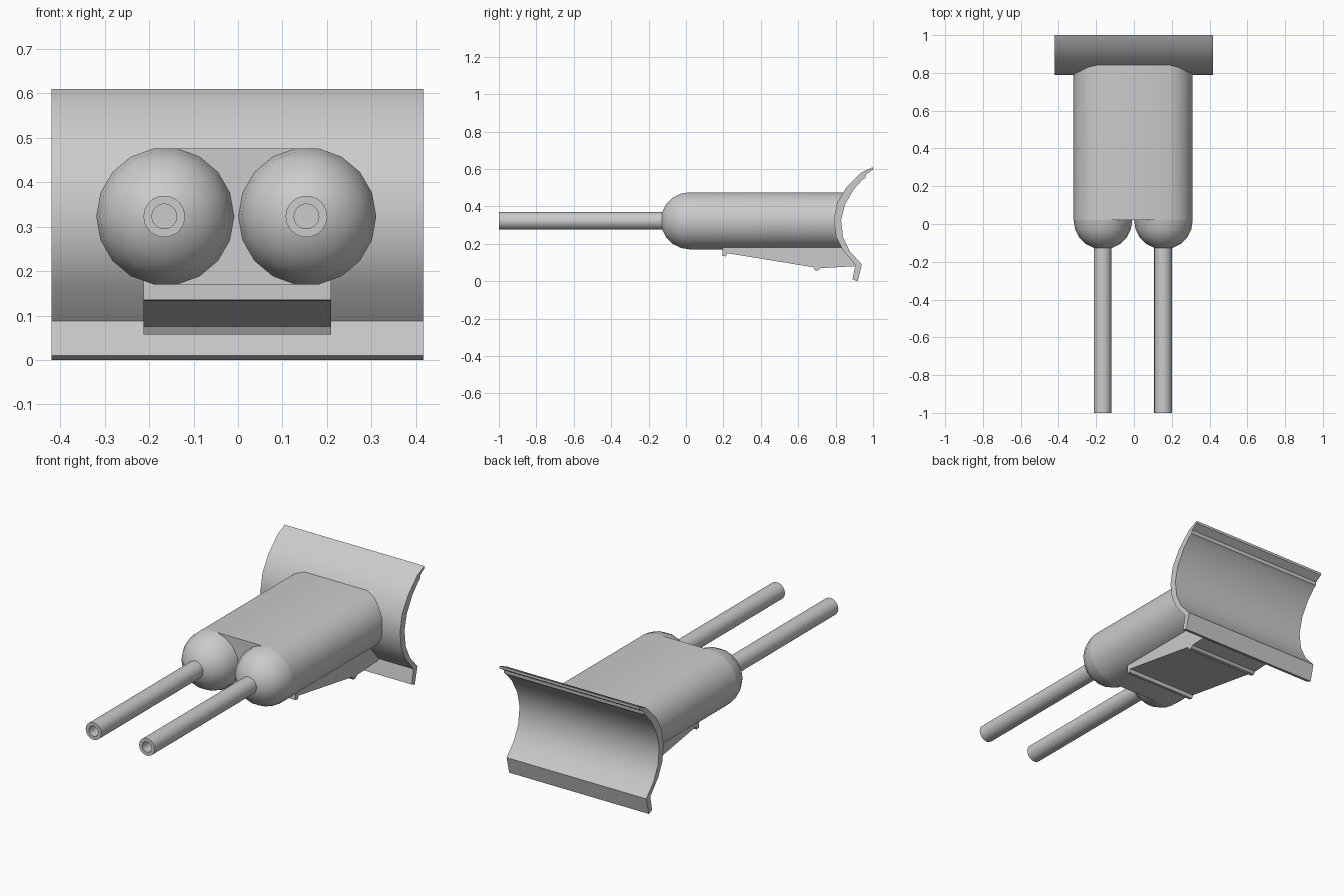
import bpy, bmesh, math

if "Cube" in bpy.data.objects:
    bpy.data.objects.remove(bpy.data.objects["Cube"])

grey = bpy.data.materials.new("plain_grey")
grey.diffuse_color = (0.6, 0.6, 0.6, 1)
grey.use_nodes = True
grey.node_tree.nodes["Principled BSDF"].inputs["Base Color"].default_value = grey.diffuse_color
CZ = 0.323          # height of the barrel axis
R = 0.155           # housing radius
SIDES = 18
CENTRES = (-0.164, 0.156)


def finish(name, bm, angle=32):
    bmesh.ops.recalc_face_normals(bm, faces=bm.faces)
    me = bpy.data.meshes.new(name)
    bm.to_mesh(me)
    bm.free()
    me.materials.append(grey)
    ob = bpy.data.objects.new(name, me)
    bpy.context.collection.objects.link(ob)
    bpy.ops.object.select_all(action='DESELECT')
    ob.select_set(True)
    bpy.context.view_layer.objects.active = ob
    bpy.ops.object.shade_smooth_by_angle(angle=math.radians(angle))
    return ob


def extrude_x(name, profile, x0, x1):
    """Closed (y, z) outline swept along x."""
    bm = bmesh.new()
    a, b = [[bm.verts.new((x, y, z)) for y, z in profile] for x in (x0, x1)]
    n = len(profile)
    for i in range(n):
        j = (i + 1) % n
        bm.faces.new((a[i], a[j], b[j], b[i]))
    bm.faces.new(a)
    bm.faces.new(b)
    return finish(name, bm)


def lathe_y(name, profile, cx, cap_end=False):
    """(radius, y) profile turned around a barrel axis."""
    bm = bmesh.new()
    rings = []
    for r, y in profile:
        rings.append([bm.verts.new((cx + r * math.cos(t), y, CZ + r * math.sin(t)))
                      for t in (2 * math.pi * k / SIDES for k in range(SIDES))])
    for a, b in zip(rings, rings[1:]):
        for k in range(SIDES):
            m = (k + 1) % SIDES
            bm.faces.new((a[k], a[m], b[m], b[k]))
    if cap_end:
        bm.faces.new(rings[0])
    return finish(name, bm)


# Curved shield with a rear lip on top and a bent flange below
shield_front = [(0.89, 0.01), (0.906, 0.088), (0.837, 0.168), (0.803, 0.238),
                (0.79, 0.325), (0.808, 0.42), (0.86, 0.505), (0.94, 0.583), (1.0, 0.61)]
shield_back = [(1.0, 0.596), (0.962, 0.572), (0.96, 0.553), (0.944, 0.543),
               (0.896, 0.49), (0.85, 0.41), (0.829, 0.325), (0.84, 0.235),
               (0.876, 0.16), (0.94, 0.09), (0.918, 0.0)]
extrude_x("shield", shield_front + shield_back, -0.42, 0.417)


def shield_y(z):
    for (y0, z0), (y1, z1) in zip(shield_front, shield_front[1:]):
        if z0 <= z <= z1:
            return y0 + (y1 - y0) * (z - z0) / (z1 - z0)
    return 0.85


# Housing: rounded slab running back into the shield
outline = []
for cx, start in ((CENTRES[1], -80), (CENTRES[0], 100)):
    for k in range(9):
        t = math.radians(start + 20 * k)
        outline.append((cx + R * math.cos(t), CZ + R * math.sin(t)))
bm = bmesh.new()
front = [bm.verts.new((x, 0.02, z)) for x, z in outline]
rear = [bm.verts.new((x, shield_y(z) + 0.012, z)) for x, z in outline]
for i in range(len(outline)):
    j = (i + 1) % len(outline)
    bm.faces.new((front[i], front[j], rear[j], rear[i]))
bm.faces.new(front)
finish("housing", bm)

# Domes and hollow barrels
for side, cx in zip(("left", "right"), CENTRES):
    dome = [(R * math.cos(math.radians(a)), 0.02 - R * math.sin(math.radians(a)))
            for a in (0, 18, 36, 54, 72, 80)]
    lathe_y(side + "_dome", dome, cx)
    lathe_y(side + "_barrel",
            [(0.028, -0.93), (0.028, -1.0), (0.047, -1.0), (0.047, -0.1)],
            cx - 0.002, cap_end=True)

# Sloped box under the housing with two cross ridges
extrude_x("under_box",
          [(0.195, 0.18), (0.195, 0.135), (0.213, 0.133), (0.22, 0.15),
           (0.68, 0.075), (0.69, 0.057), (0.708, 0.057), (0.72, 0.07),
           (0.9, 0.08), (0.9, 0.1), (0.845, 0.18)],
          -0.213, 0.209)
